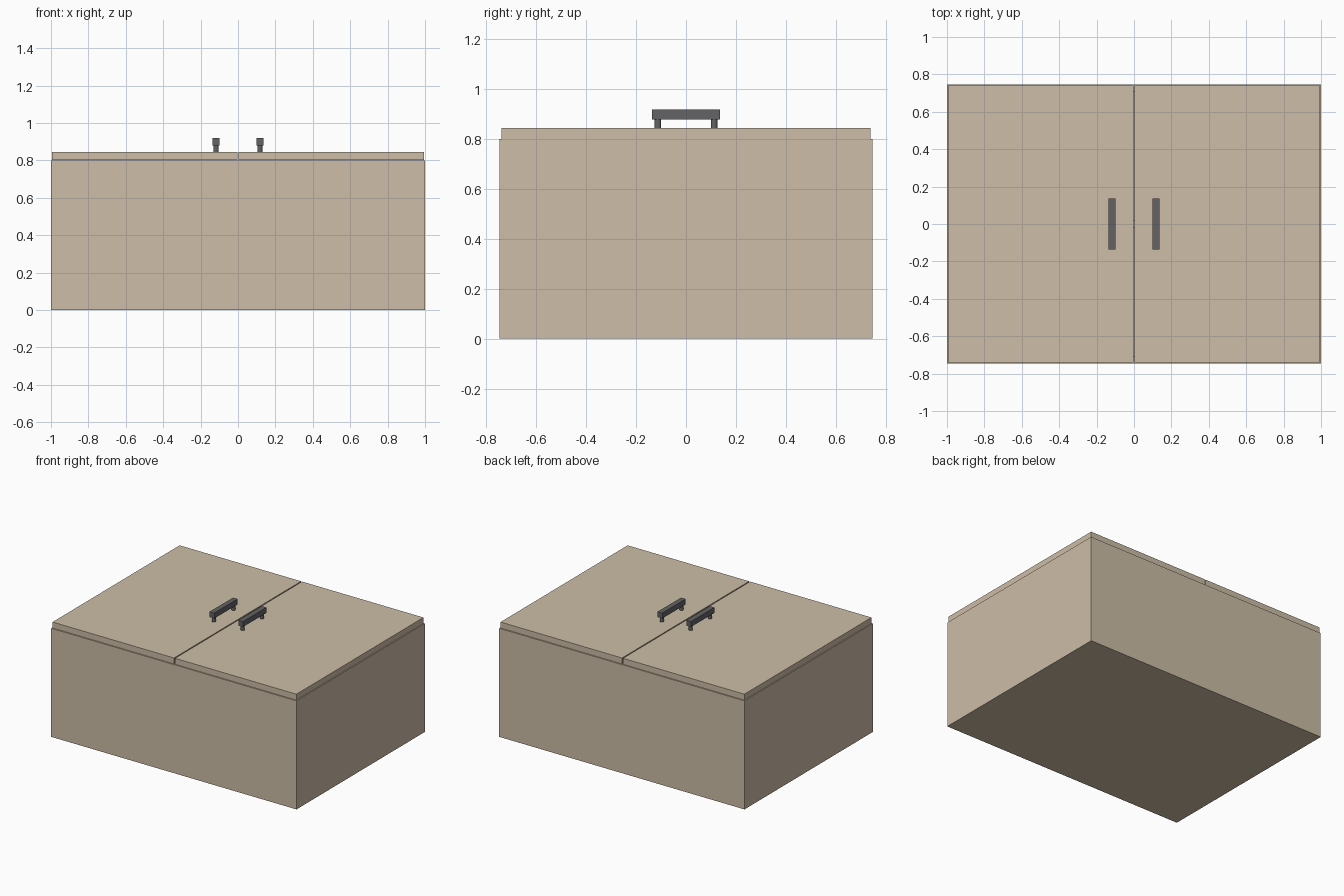
import bpy

if "Cube" in bpy.data.objects:
    bpy.data.objects.remove(bpy.data.objects["Cube"])

W, D, H = 1.0, 0.747, 0.80      # carcass half width, half depth, height
T = 0.04                        # board thickness
TOP = 0.845                     # outer face of the doors


def material(name, color):
    m = bpy.data.materials.new(name)
    m.diffuse_color = (*color, 1)
    m.use_nodes = True
    m.node_tree.nodes["Principled BSDF"].inputs["Base Color"].default_value = m.diffuse_color
    return m


wood = material("wood", (0.61, 0.51, 0.385))
metal = material("dark_metal", (0.125, 0.125, 0.135))


def box(name, x, y, z, mat):
    """Box from (min, max) ranges."""
    bpy.ops.mesh.primitive_cube_add(size=1, location=[sum(r) / 2 for r in (x, y, z)])
    ob = bpy.context.object
    ob.name = name
    ob.scale = [r[1] - r[0] for r in (x, y, z)]
    bpy.ops.object.transform_apply(location=False, rotation=False, scale=True)
    ob.data.materials.append(mat)
    return ob


# hollow carcass lying on its back: solid block with the inside cut out
carcass = box("carcass", (-W, W), (-D, D), (0, H), wood)
cavity = box("cavity_cutter", (-W + T, W - T), (-D + T, D - T), (T, H + 0.1), wood)
cut = carcass.modifiers.new("hollow", "BOOLEAN")
cut.operation = "DIFFERENCE"
cut.solver = "EXACT"
cut.object = cavity
cavity.hide_render = True
cavity.hide_set(True)

# inner shelf
box("shelf", (-W + T, W - T), (-T / 2, T / 2), (T, H - 0.02), wood)

# doors with a narrow gap between them, and bar handles
for side, s in (("left", -1), ("right", 1)):
    box(side + "_door", sorted((s * 0.004, s * 0.994)), (-0.74, 0.74), (H + 0.001, TOP), wood)
    hx = s * 0.117
    box(side + "_handle_bar", (hx - 0.019, hx + 0.019), (-0.136, 0.136), (0.88, 0.92), metal)
    for end, y in (("front", -0.113), ("back", 0.113)):
        bpy.ops.mesh.primitive_cylinder_add(vertices=16, radius=0.0135, depth=0.037,
                                            location=(hx, y, 0.8625))
        post = bpy.context.object
        post.name = f"{side}_handle_post_{end}"
        post.data.materials.append(metal)
        bpy.ops.object.shade_smooth_by_angle()
